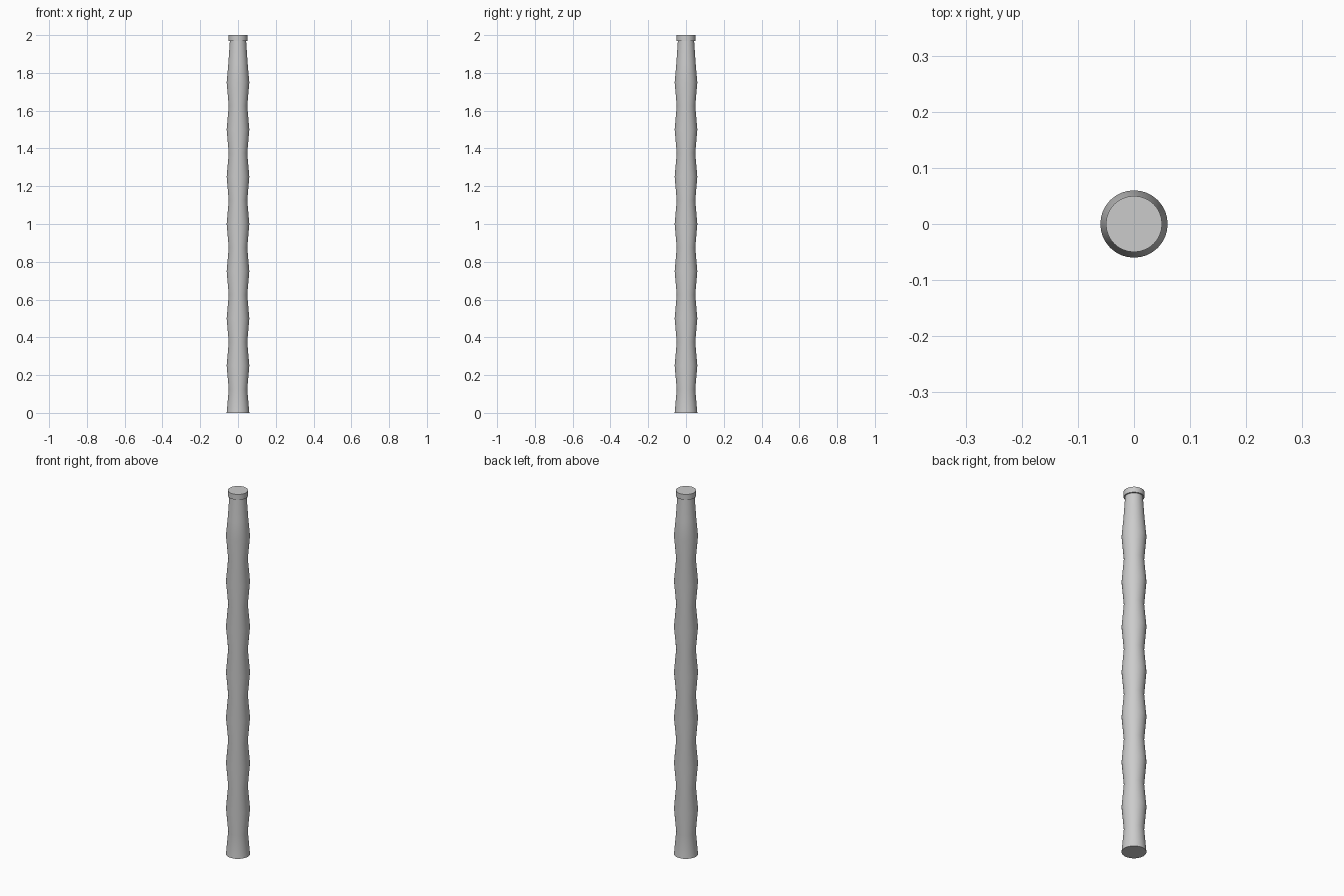
import bpy, bmesh, math

if "Cube" in bpy.data.objects:
    bpy.data.objects.remove(bpy.data.objects["Cube"])

SIDES = 32


def lathe(name, profile):
    """Closed solid of revolution around z from (radius, height) points."""
    bm = bmesh.new()
    rings = []
    for r, z in profile:
        rings.append([bm.verts.new((r * math.cos(a), r * math.sin(a), z))
                      for a in (2 * math.pi * i / SIDES for i in range(SIDES))])
    for lo, hi in zip(rings, rings[1:]):
        for i in range(SIDES):
            j = (i + 1) % SIDES
            bm.faces.new((lo[i], lo[j], hi[j], hi[i]))
    bm.faces.new(rings[0][::-1])
    bm.faces.new(rings[-1])
    mesh = bpy.data.meshes.new(name)
    bm.to_mesh(mesh)
    bm.free()
    ob = bpy.data.objects.new(name, mesh)
    bpy.context.collection.objects.link(ob)
    bpy.context.view_layer.objects.active = ob
    ob.select_set(True)
    bpy.ops.object.shade_smooth_by_angle(angle=math.radians(30))
    ob.select_set(False)
    return ob


# Bamboo pole: wide at every node, narrow between nodes, tapering neck and top rim
profile = []
for k in range(7):
    profile += [(0.06, 0.25 * k), (0.049, 0.25 * k + 0.125)]
profile += [(0.06, 1.75), (0.051, 1.85), (0.043, 1.97), (0.05, 1.97), (0.05, 2.0)]
lathe("bamboo_pole", profile)
